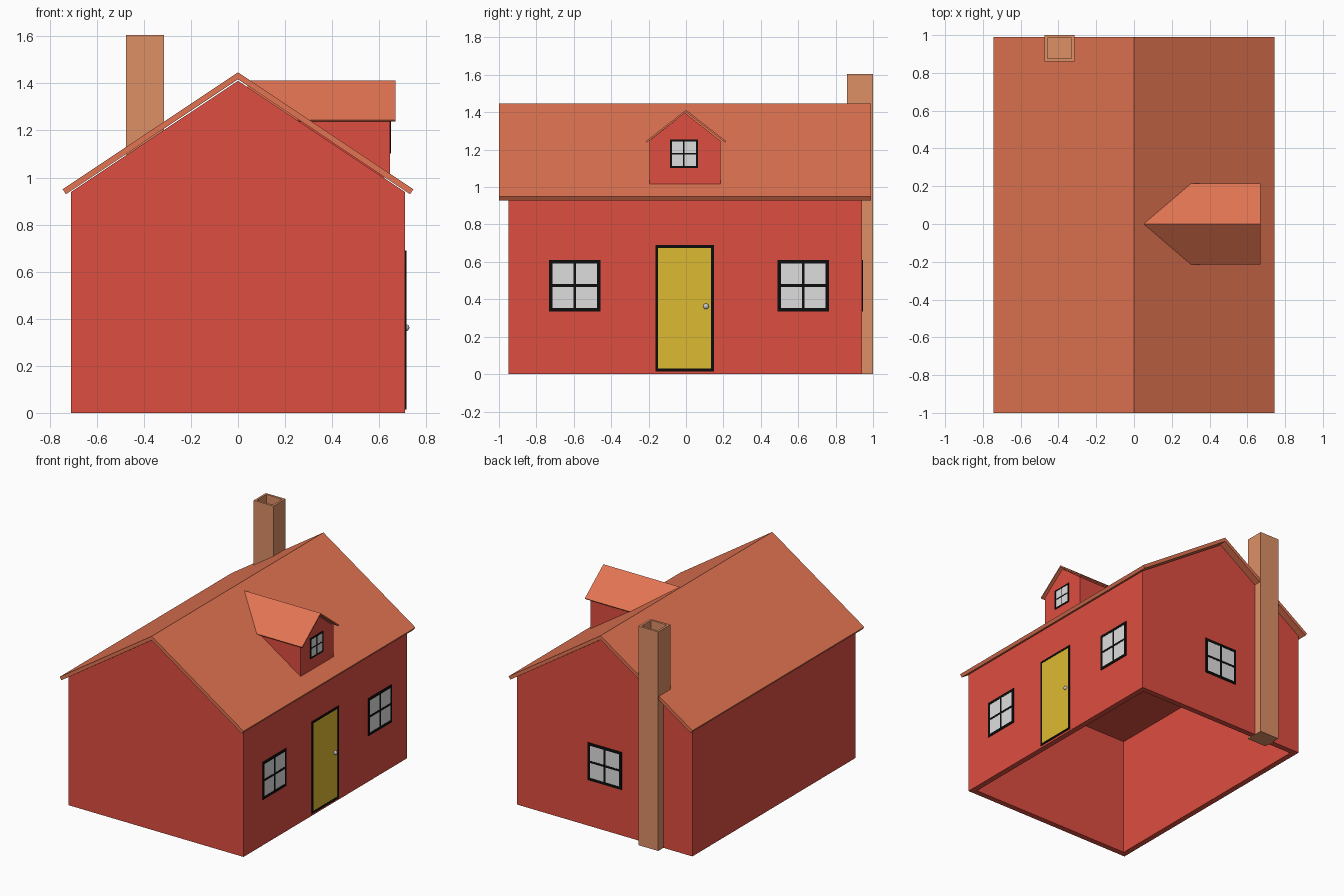
import bpy, bmesh, math
from mathutils import Vector, Matrix

if "Cube" in bpy.data.objects:
    bpy.data.objects.remove(bpy.data.objects["Cube"])


def material(name, rgb):
    m = bpy.data.materials.new(name)
    lin = [(c / 255 / 12.92) if c <= 10 else ((c / 255 + 0.055) / 1.055) ** 2.4 for c in rgb]
    m.diffuse_color = (*lin, 1)
    m.use_nodes = True
    m.node_tree.nodes["Principled BSDF"].inputs["Base Color"].default_value = m.diffuse_color
    return m


RED = material("wall red", (222, 77, 64))
ROOF = material("terracotta", (226, 116, 82))
BRICK = material("chimney tan", (221, 144, 102))
BLACK = material("frame black", (12, 12, 12))
GLASS = material("pane grey", (222, 222, 222))
YELLOW = material("door yellow", (222, 186, 50))
METAL = material("knob grey", (200, 200, 205))


def finish(name, bm, *mats):
    me = bpy.data.meshes.new(name)
    bm.to_mesh(me)
    bm.free()
    for m in mats:
        me.materials.append(m)
    ob = bpy.data.objects.new(name, me)
    bpy.context.collection.objects.link(ob)
    return ob


def prism(profile, axis, a, b):
    """Extrude a (horizontal, z) profile along 'x' or 'y' from a to b."""
    bm = bmesh.new()
    put = (lambda h, z: (a, h, z)) if axis == 'x' else (lambda h, z: (h, a, z))
    face = bm.faces.new([bm.verts.new(put(h, z)) for h, z in profile])
    step = Vector((b - a, 0, 0)) if axis == 'x' else Vector((0, b - a, 0))
    r = bmesh.ops.extrude_face_region(bm, geom=[face], use_keep_orig=True)
    verts = [v for v in r['geom'] if isinstance(v, bmesh.types.BMVert)]
    bmesh.ops.translate(bm, verts=verts, vec=step)
    bmesh.ops.recalc_face_normals(bm, faces=bm.faces)
    return bm


def hollow(bm, direction, wall, depth):
    """Inset the face pointing up (1) or down (-1) and sink a pocket."""
    face = max(bm.faces, key=lambda f: f.normal.z * direction)
    bmesh.ops.inset_region(bm, faces=[face], thickness=wall, use_even_offset=True)
    r = bmesh.ops.extrude_discrete_faces(bm, faces=[face])
    bmesh.ops.translate(bm, verts=r['faces'][0].verts, vec=(0, 0, -direction * depth))


def box(bm, lo, hi, index=0):
    lo, hi = Vector(lo), Vector(hi)
    mat = Matrix.Translation((lo + hi) / 2) @ Matrix.Diagonal((*(hi - lo), 1))
    r = bmesh.ops.create_cube(bm, size=1, matrix=mat)
    for f in {f for v in r['verts'] for f in v.link_faces}:
        f.material_index = index


def chevron(half, eave, ridge, thick):
    """Gable roof section with square-cut eaves."""
    slope = math.atan2(ridge - eave, half)
    dx, dz = thick * math.sin(slope), thick * math.cos(slope)
    return [(-half, eave), (0, ridge), (half, eave), (half - dx, eave - dz),
            (0, ridge - thick / math.cos(slope)), (dx - half, eave - dz)]


def panel(name, width, height, border, bar, fill, place):
    """Thin framed plate facing +x; bar > 0 adds a cross of glazing bars."""
    bm = bmesh.new()
    w, h = width / 2, height / 2
    box(bm, (-0.01, -w + border / 2, -h + border / 2), (0.003, w - border / 2, h - border / 2), 0)
    for s in (-1, 1):
        y0, y1 = sorted((s * w, s * (w - border)))
        z0, z1 = sorted((s * h, s * (h - border)))
        box(bm, (-0.003, y0, -h), (0.005, y1, h), 1)
        box(bm, (-0.003, -w + border, z0), (0.005, w - border, z1), 1)
    if bar:
        box(bm, (-0.003, -bar / 2, -h + border), (0.0045, bar / 2, h - border), 1)
        box(bm, (-0.003, -w + border, -bar / 2), (0.0046, w - border, bar / 2), 1)
    bm.transform(place)
    finish(name, bm, fill, BLACK)


# House walls: gable prism, open underneath
bm = prism([(-0.71, 0), (0.71, 0), (0.71, 0.938), (0, 1.411), (-0.71, 0.938)], 'y', -0.95, 0.94)
hollow(bm, -1, 0.042, 0.89)
finish("house_walls", bm, RED)

# Main roof
finish("main_roof", prism(chevron(0.745, 0.95, 1.447, 0.025), 'y', -1.0, 0.99), ROOF)

# Dormer walls and roof
w = 0.19
bm = prism([(-w, 1.0), (w, 1.0), (w, 1.247), (0, 1.397), (-w, 1.247)], 'x', 0.1, 0.645)
bm.transform(Matrix.Translation((0, -0.006, 0)))
finish("dormer_walls", bm, RED)
finish("dormer_roof", prism(chevron(0.215, 1.245, 1.413, 0.009), 'x', 0.04, 0.67), ROOF)

# Chimney with open flue
bm = bmesh.new()
box(bm, (-0.475, 0.86, 0), (-0.315, 1.0, 1.605))
bm.normal_update()
hollow(bm, 1, 0.016, 0.1)
finish("chimney", bm, BRICK)

# Windows on the right wall, back wall and dormer
T = Matrix.Translation
for i, y in enumerate((-0.595, 0.627)):
    panel(f"side_window_{i + 1}", 0.275, 0.275, 0.019, 0.015, GLASS, T((0.71, y, 0.473)))
panel("back_window", 0.275, 0.275, 0.019, 0.015, GLASS,
      T((0, 0.94, 0.473)) @ Matrix.Rotation(math.pi / 2, 4, 'Z'))
panel("dormer_window", 0.15, 0.15, 0.01, 0.008, GLASS, T((0.645, -0.011, 1.178)))

# Door and knob
panel("door", 0.314, 0.675, 0.015, 0, YELLOW, T((0.71, -0.007, 0.352)))
bm = bmesh.new()
bmesh.ops.create_uvsphere(bm, u_segments=16, v_segments=10, radius=0.015,
                          matrix=T((0.713, 0.107, 0.362)))
for f in bm.faces:
    f.smooth = True
finish("door_knob", bm, METAL)
